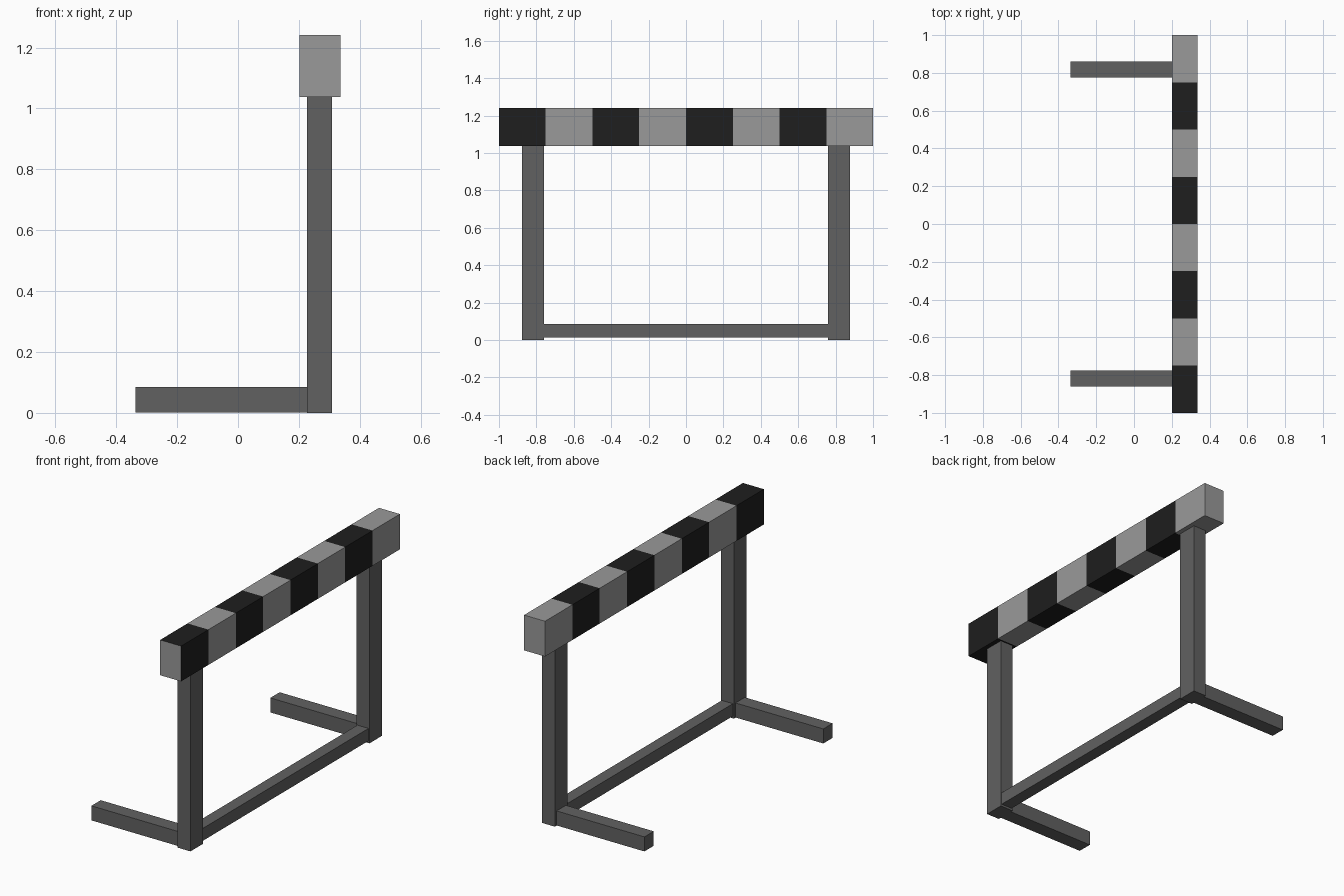
import bpy, bmesh

if "Cube" in bpy.data.objects:
    bpy.data.objects.remove(bpy.data.objects["Cube"])


def material(name, v):
    m = bpy.data.materials.new(name)
    m.diffuse_color = (v, v, v, 1)
    m.use_nodes = True
    m.node_tree.nodes["Principled BSDF"].inputs["Base Color"].default_value = m.diffuse_color
    return m


frame_mat = material("dark_grey_frame", 0.12)
light_mat = material("light_grey", 0.32)
black_mat = material("black_stripe", 0.013)


def box(name, x, y, z, mats):
    """Box from (min, max) ranges on each axis."""
    bm = bmesh.new()
    bmesh.ops.create_cube(bm, size=1)
    for v in bm.verts:
        v.co = [r[0] if c < 0 else r[1] for c, r in zip(v.co, (x, y, z))]
    me = bpy.data.meshes.new(name)
    bm.to_mesh(me)
    bm.free()
    ob = bpy.data.objects.new(name, me)
    bpy.context.collection.objects.link(ob)
    for m in mats:
        me.materials.append(m)
    return ob


# Posts and feet on both sides
for side, s in (("left", -1), ("right", 1)):
    box(f"{side}_post", (0.226, 0.309), sorted((s * 0.76, s * 0.876)), (0, 1.04), [frame_mat])
    box(f"{side}_foot", (-0.336, 0.226), sorted((s * 0.775, s * 0.86)), (0.001, 0.085), [frame_mat])

# Lower rail between the posts
box("lower_rail", (0.232, 0.303), (-0.76, 0.76), (0.013, 0.085), [frame_mat])

# Striped top bar: one box sliced into eight bands, with light end caps
bar = box("top_bar", (0.202, 0.336), (-1, 1), (1.038, 1.242), [light_mat, black_mat])
bm = bmesh.new()
bm.from_mesh(bar.data)
for i in range(1, 8):
    bmesh.ops.bisect_plane(bm, geom=bm.verts[:] + bm.edges[:] + bm.faces[:],
                           plane_co=(0, -1 + i * 0.25, 0), plane_no=(0, 1, 0))
bm.normal_update()
for f in bm.faces:
    band = int((f.calc_center_median().y + 1) / 0.25)
    f.material_index = int(band % 2 == 0 and abs(f.normal.y) < 0.5)
bm.to_mesh(bar.data)
bm.free()
